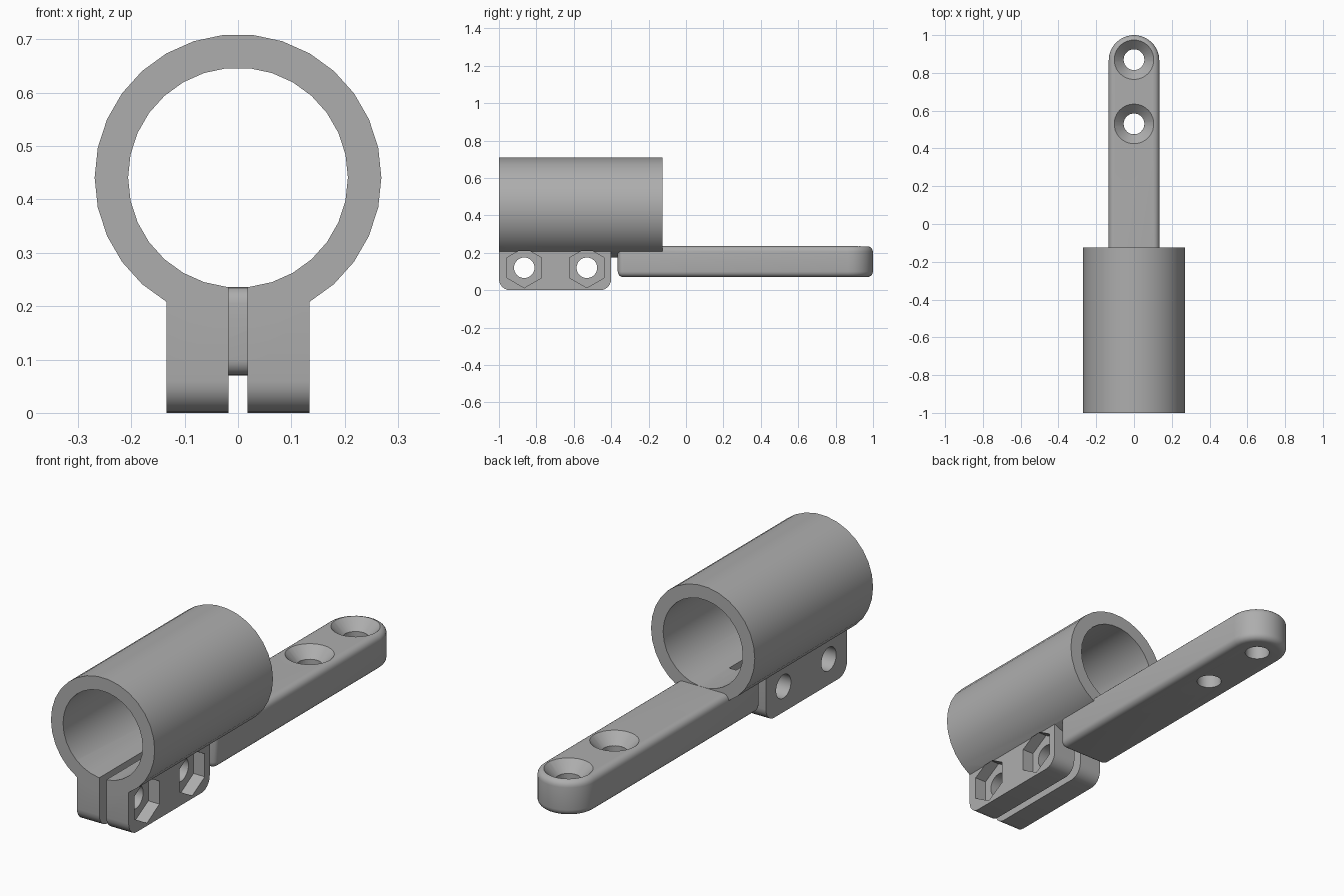
import bpy, bmesh
from math import sin, cos, pi, radians
from mathutils import Matrix

if "Cube" in bpy.data.objects:
    bpy.data.objects.remove(bpy.data.objects["Cube"])

GREY = (0.42, 0.42, 0.42, 1)
mat = bpy.data.materials.new("plain grey")
mat.use_nodes = True
mat.diffuse_color = GREY
mat.node_tree.nodes["Principled BSDF"].inputs["Base Color"].default_value = GREY

SIDES = 30
HALF = 0.134            # half width of clamp and arm
AXIS_Z = 0.441          # height of the tube axis
BOLT_Z = 0.12


def add(name, bm):
    bmesh.ops.recalc_face_normals(bm, faces=bm.faces)
    mesh = bpy.data.meshes.new(name)
    bm.to_mesh(mesh)
    bm.free()
    mesh.materials.append(mat)
    ob = bpy.data.objects.new(name, mesh)
    bpy.context.collection.objects.link(ob)
    return ob


def prism(name, outline, start, end, place):
    """Extrude a 2D outline; place maps (u, v, depth) to a point."""
    bm = bmesh.new()
    face = bm.faces.new([bm.verts.new(place(u, v, start)) for u, v in outline])
    top = bmesh.ops.extrude_face_region(bm, geom=[face])
    for v, (a, b) in zip([g for g in top["geom"] if isinstance(g, bmesh.types.BMVert)], outline):
        v.co = v.co + (place(0, 0, end) - place(0, 0, start))
    return add(name, bm)


def along(axis):
    from mathutils import Vector
    return {"x": lambda u, v, d: Vector((d, u, v)),
            "y": lambda u, v, d: Vector((u, d, v)),
            "z": lambda u, v, d: Vector((u, v, d))}[axis]


def arc(cu, cv, r, a0, a1, n):
    return [(cu + r * cos(radians(a0 + (a1 - a0) * i / n)),
             cv + r * sin(radians(a0 + (a1 - a0) * i / n))) for i in range(n + 1)]


def ring(cu, cv, r, n=SIDES, turn=0):
    return arc(cu, cv, r, turn, turn + 360, n)[:-1]


def activate(ob):
    bpy.ops.object.select_all(action="DESELECT")
    ob.select_set(True)
    bpy.context.view_layer.objects.active = ob


def combine(ob, other, operation):
    activate(ob)
    mod = ob.modifiers.new(operation, "BOOLEAN")
    mod.operation, mod.solver, mod.object = operation, "EXACT", other
    bpy.ops.object.modifier_apply(modifier=mod.name)
    bpy.data.objects.remove(other)


# Tube with a clamp block below it
body = prism("tube_clamp", ring(0, AXIS_Z, 0.2687), -1, -0.125, along("y"))
R = 0.06
block = prism("clamp_block", [(-1, 0.4)] + arc(-1 + R, R, R, 180, 270, 6)
              + arc(-0.4 - R, R, R, 270, 360, 6) + [(-0.4, 0.4)], -HALF, HALF, along("x"))
combine(body, block, "UNION")
combine(body, prism("bore", ring(0, AXIS_Z, 0.206), -1.1, 0, along("y")), "DIFFERENCE")

# Slot that lets the clamp close
slot = prism("slot", [(-0.018, -0.1), (0.018, -0.1), (0.018, 0.4), (-0.018, 0.4)],
             -1.1, -0.345, along("y"))
combine(body, slot, "DIFFERENCE")

# Bolt holes with hexagonal nut pockets on the left side
for y in (-0.865, -0.53):
    combine(body, prism("bolt_hole", ring(y, BOLT_Z, 0.055), -0.3, 0.3, along("x")), "DIFFERENCE")
    combine(body, prism("nut_pocket", ring(y, BOLT_Z, 0.107, 6, 30),
                        HALF - 0.058, HALF + 0.002, along("x")), "DIFFERENCE")

# Mounting arm with a round end and softened edges
arm = prism("mounting_arm", [(-HALF, -0.365), (HALF, -0.365)]
            + arc(0, 1 - HALF, HALF, 0, 180, 15), 0.07, 0.2355, along("z"))
activate(arm)
soft = arm.modifiers.new("soft_edges", "BEVEL")
soft.width, soft.segments, soft.limit_method = 0.03, 5, "ANGLE"
bpy.ops.object.modifier_apply(modifier=soft.name)

# Countersunk screw holes
for y in (0.87, 0.53):
    combine(arm, prism("screw_hole", ring(0, y, 0.055), 0, 0.4, along("z")), "DIFFERENCE")
    bm = bmesh.new()
    bmesh.ops.create_cone(bm, cap_ends=True, segments=SIDES, radius1=0.055, radius2=0.115,
                          depth=0.06, matrix=Matrix.Translation((0, y, 0.2155)))
    combine(arm, add("countersink", bm), "DIFFERENCE")

combine(body, arm, "UNION")
activate(body)
bpy.ops.object.shade_smooth_by_angle(angle=radians(30))
